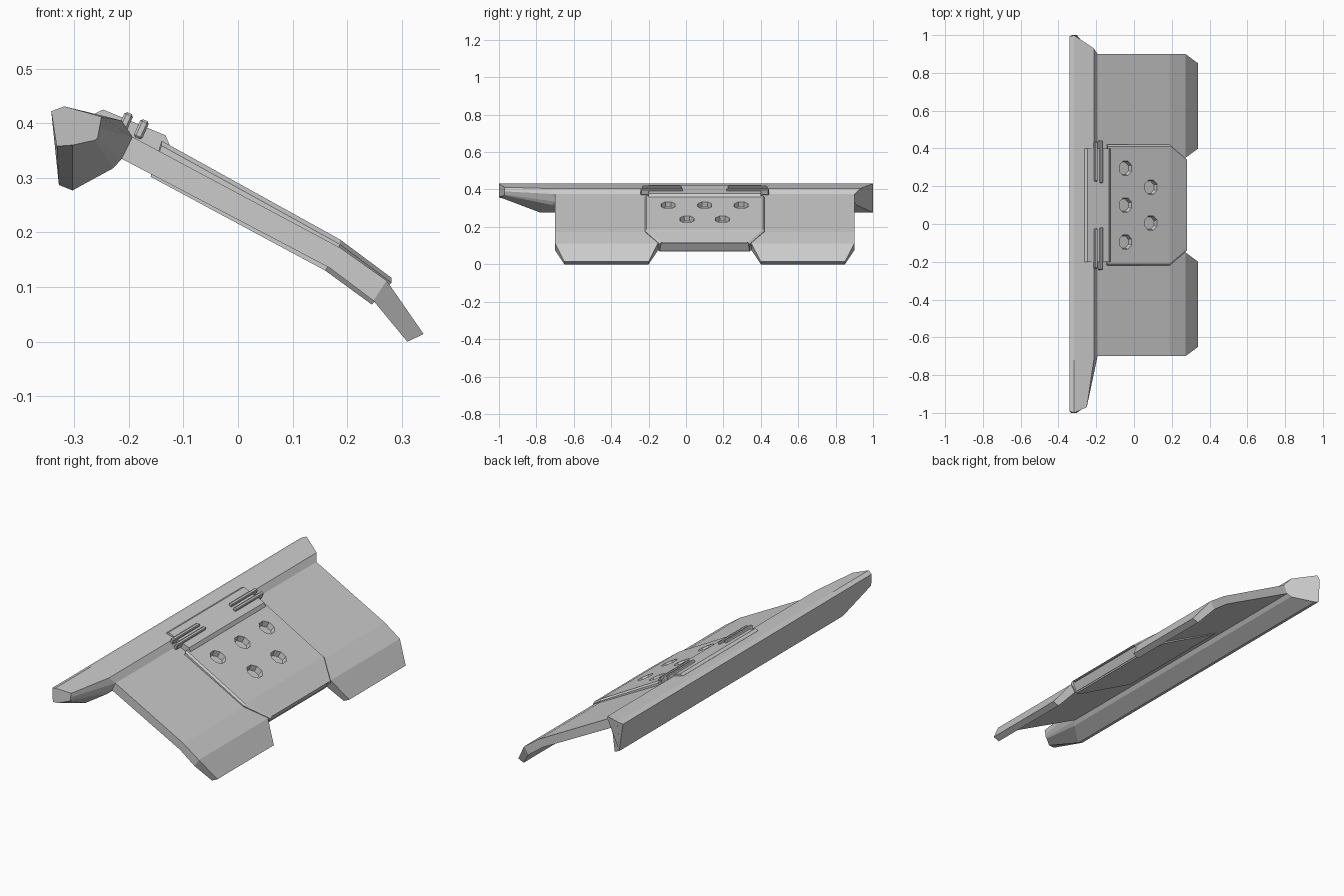
import bpy, bmesh, math
from mathutils import Matrix, Vector

if "Cube" in bpy.data.objects:
    bpy.data.objects.remove(bpy.data.objects["Cube"])

YC = 0.1  # the plate assembly is mirrored about this y


def loft(name, rings):
    """Closed solid through rings with equal point counts."""
    bm = bmesh.new()
    vs = [[bm.verts.new(p) for p in r] for r in rings]
    n = len(vs[0])
    for a, b in zip(vs, vs[1:]):
        for i in range(n):
            bm.faces.new((a[i], a[(i + 1) % n], b[(i + 1) % n], b[i]))
    bm.faces.new(vs[0])
    bm.faces.new(vs[-1])
    bmesh.ops.recalc_face_normals(bm, faces=bm.faces)
    me = bpy.data.meshes.new(name)
    bm.to_mesh(me)
    bm.free()
    ob = bpy.data.objects.new(name, me)
    bpy.context.collection.objects.link(ob)
    return ob


def strip(name, stations, c=0.0):
    """Bent slab; station = top x, top z, bottom x, bottom z, y from, y to; c = top chamfer."""
    rings = []
    for xt, zt, xb, zb, y0, y1 in stations:
        r = [(xb, y0, zb), (xt, y0, zt - c), (xt, y0 + c, zt),
             (xt, y1 - c, zt), (xt, y1, zt - c), (xb, y1, zb)]
        rings.append(r if c else [r[0], r[2], r[3], r[5]])
    return loft(name, rings)


# Rear beam: eight-sided section, tapered at -y, cut back at +y
sec = [(-.342, .422), (-.318, .431), (-.213, .405), (-.193, .375),
       (-.213, .335), (-.228, .318), (-.303, .277), (-.328, .287)]
tip = [(-.342, .422), (-.318, .431), (-.250, .412), (-.254, .390),
       (-.257, .373), (-.262, .369), (-.303, .360), (-.332, .358)]
y_tip = [-.99, -1, -.97, -.97, -.97, -.97, -1, -1]
y_near = [-.72, -.72, -.72, -.70, -.70, -.72, -.78, -.78]
y_far = [.99, 1, .93, .90, .90, .91, 1, 1]
loft("rear_beam", [[(x, y, z) for (x, z), y in zip(s, ys)]
                   for s, ys in ((tip, y_tip), (sec, y_near), (sec, y_far))])

# Sloping main plate
plate = strip("main_plate", [
    (-.193, .375, -.213, .335, -.7, .9),
    (.187, .172, .168, .135, -.7, .9),
    (.272, .112, .248, .075, -.7, .9)])

# Two front lips, mirrored
for side, name in ((1, "lip_near"), (-1, "lip_far")):
    st = []
    for xt, zt, xb, zb, a, b in ((.272, .112, .248, .075, -.7, -.15),
                                 (.34, .014, .31, 0, -.65, -.2)):
        if side < 0:
            a, b = 2 * YC - b, 2 * YC - a
        st.append((xt, zt, xb, zb, a, b))
    strip(name, st)

# Raised centre panel wrapping the front notch
panel = strip("centre_panel", [
    (-.14, .368, -.16, .302, -.22, .42),
    (.187, .187, .160, .130, -.22, .42),
    (.281, .117, .245, .068, -.14, .34)], c=.009)
bm = bmesh.new()
bm.from_mesh(panel.data)
end = max(bm.faces, key=lambda f: f.calc_center_median().x)
bmesh.ops.inset_individual(bm, faces=[end], thickness=.012, depth=0)
d = end.normal * -.015
for v in end.verts:
    v.co += d
bm.to_mesh(panel.data)
bm.free()

# Octagonal recesses in the panel
tilt = math.atan2(.181, .327)
rot = Matrix.Rotation(tilt, 4, 'Y')
bm = bmesh.new()
for x, y in ((-.045, .295), (-.045, .1), (-.045, -.095), (.09, .195), (.09, .005)):
    top = Vector((x, y, .368 - (x + .14) * .5535))
    bmesh.ops.create_cone(bm, cap_ends=True, segments=8, radius1=.035, radius2=.043, depth=.04,
                          matrix=Matrix.Translation(top) @ rot @ Matrix.Translation((0, 0, -.008))
                          @ Matrix.Rotation(math.pi / 8, 4, 'Z'))
me = bpy.data.meshes.new("hole_cutter")
bm.to_mesh(me)
bm.free()
cutter = bpy.data.objects.new("hole_cutter", me)
bpy.context.collection.objects.link(cutter)
cutter.hide_render = True
for ob in (panel, plate):
    m = ob.modifiers.new("holes", 'BOOLEAN')
    m.operation, m.solver, m.object = 'DIFFERENCE', 'EXACT', cutter
    bpy.context.view_layer.objects.active = ob
    bpy.ops.object.modifier_apply(modifier=m.name)
bpy.data.objects.remove(cutter)

# Hinge slab lying over the beam
strip("hinge_slab", [
    (-.262, .418, -.25, .39, -.2, .4),
    (-.247, .425, -.24, .39, -.2, .4),
    (-.133, .378, -.14, .34, -.2, .4),
    (-.125, .36, -.135, .335, -.2, .4)])

# Hinge clips: a pair of ridges on each side
for side, label in ((-1, "near"), (1, "far")):
    for i, (x, z, ln) in enumerate(((-.206, .402, .21), (-.177, .389, .225))):
        bpy.ops.mesh.primitive_cube_add(size=1, location=(x, YC + side * .23, z),
                                        rotation=(0, .42, 0))
        ob = bpy.context.object
        ob.name = f"clip_{label}_{i + 1}"
        ob.scale = (.017, ln, .036)
        bpy.ops.object.transform_apply(location=False, rotation=False, scale=True)
        b = ob.modifiers.new("edge", 'BEVEL')
        b.width, b.segments = .004, 1
